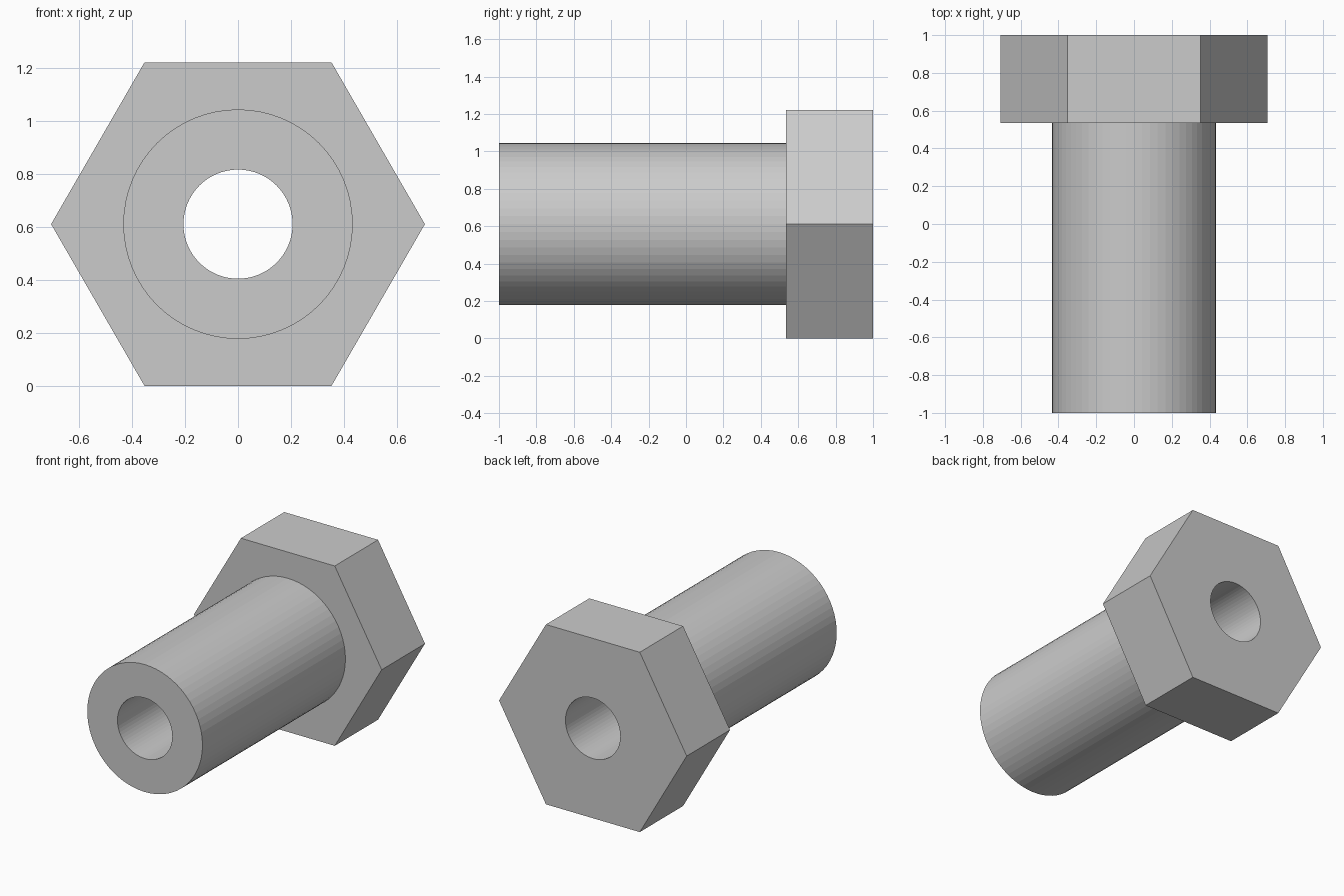
import bpy, bmesh
from math import sin, cos, tau

if "Cube" in bpy.data.objects:
    bpy.data.objects.remove(bpy.data.objects["Cube"])

AXIS_Z = 0.611      # height of the bolt axis


def prism(name, sides, radius, y0, y1):
    """Solid regular prism along y, with a corner on the +x axis."""
    bm = bmesh.new()
    ring = [bm.verts.new((radius * cos(tau * i / sides), y0,
                          AXIS_Z + radius * sin(tau * i / sides)))
            for i in range(sides)]
    face = bm.faces.new(ring)
    ext = bmesh.ops.extrude_face_region(bm, geom=[face], use_keep_orig=True)
    verts = [v for v in ext["geom"] if isinstance(v, bmesh.types.BMVert)]
    bmesh.ops.translate(bm, verts=verts, vec=(0, y1 - y0, 0))
    bmesh.ops.recalc_face_normals(bm, faces=bm.faces)
    mesh = bpy.data.meshes.new(name)
    bm.to_mesh(mesh)
    bm.free()
    obj = bpy.data.objects.new(name, mesh)
    bpy.context.collection.objects.link(obj)
    return obj


def combine(target, tool, operation):
    """Apply a boolean and remove the tool object."""
    mod = target.modifiers.new(operation.title(), 'BOOLEAN')
    mod.operation = operation
    mod.solver = 'EXACT'
    mod.object = tool
    tool.hide_render = True
    bpy.context.view_layer.objects.active = target
    bpy.ops.object.modifier_apply(modifier=mod.name)
    bpy.data.objects.remove(tool)


# Hexagonal head
bolt = prism("hollow_hex_bolt", 6, 0.7055, 0.535, 1.0)

# Round shank, running a little way into the head
combine(bolt, prism("shank", 64, 0.433, -1.0, 0.7), 'UNION')

# Through bore
combine(bolt, prism("bore_cutter", 64, 0.206, -1.2, 1.2), 'DIFFERENCE')
